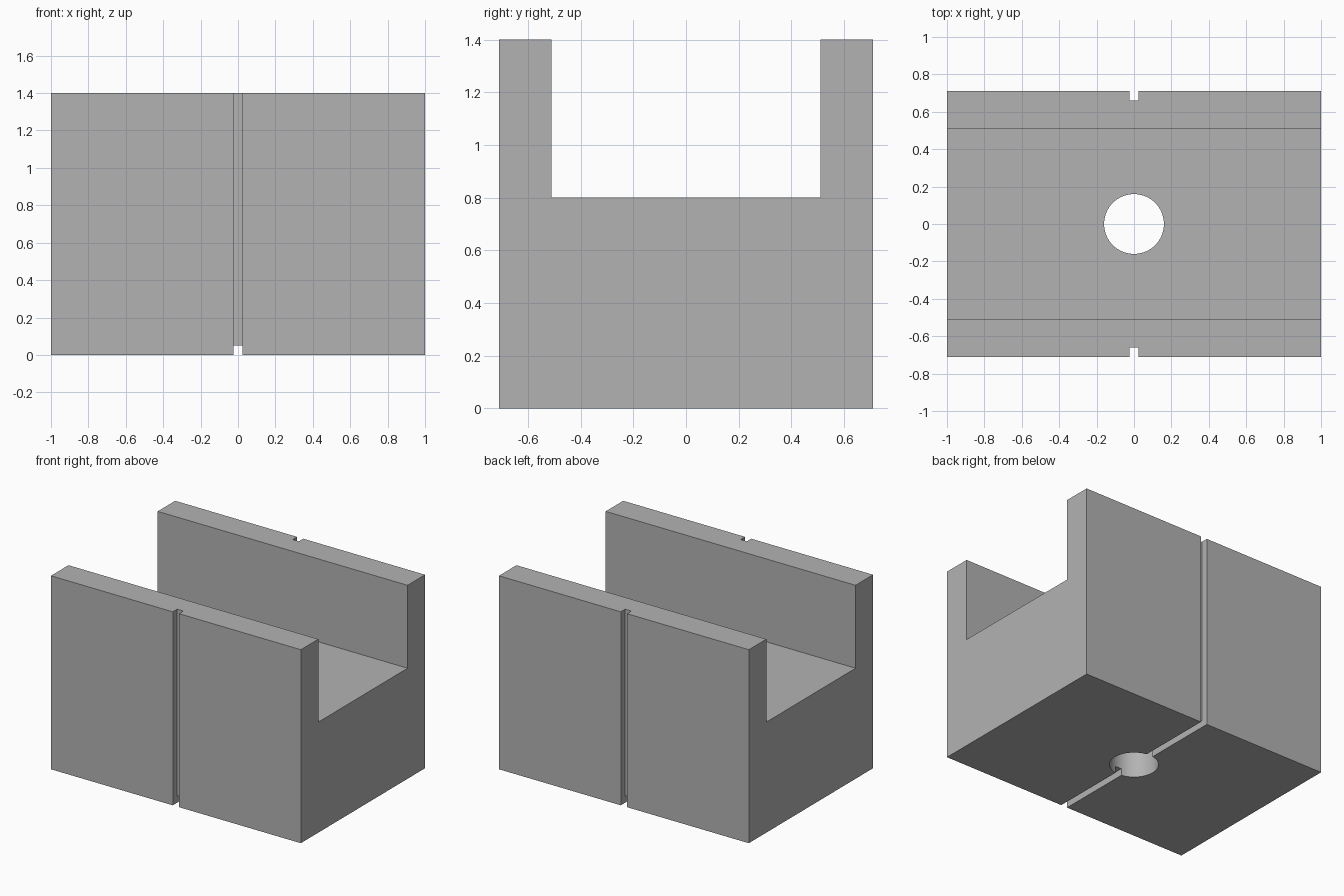
import bpy
import bmesh
from mathutils import Matrix

default = bpy.data.objects.get("Cube")
if default:
    bpy.data.objects.remove(default, do_unlink=True)

LENGTH, HALF_DEPTH, HEIGHT = 2.0, 0.71, 1.40
CHANNEL_HALF, CHANNEL_FLOOR = 0.51, 0.80
GROOVE = 0.05
HOLE_RADIUS = 0.16

grey = bpy.data.materials.new("plain grey")
grey.use_nodes = True
grey.diffuse_color = (0.45, 0.45, 0.45, 1)
grey.node_tree.nodes["Principled BSDF"].inputs["Base Color"].default_value = grey.diffuse_color


def finish(name, bm):
    bmesh.ops.recalc_face_normals(bm, faces=bm.faces)
    mesh = bpy.data.meshes.new(name)
    bm.to_mesh(mesh)
    bm.free()
    mesh.materials.append(grey)
    obj = bpy.data.objects.new(name, mesh)
    bpy.context.collection.objects.link(obj)
    return obj


def box_cutter(name, size, centre):
    bm = bmesh.new()
    matrix = Matrix.Translation(centre) @ Matrix.Diagonal((*size, 1))
    bmesh.ops.create_cube(bm, size=1, matrix=matrix)
    return finish(name, bm)


# U-shaped block: side profile extruded along its length
half = [(HALF_DEPTH, 0), (HALF_DEPTH, HEIGHT),
        (CHANNEL_HALF, HEIGHT), (CHANNEL_HALF, CHANNEL_FLOOR)]
profile = half + [(-y, z) for y, z in reversed(half)]
bm = bmesh.new()
face = bm.faces.new([bm.verts.new((-LENGTH / 2, y, z)) for y, z in profile])
extruded = bmesh.ops.extrude_face_region(bm, geom=[face])["geom"]
bmesh.ops.translate(bm, vec=(LENGTH, 0, 0),
                    verts=[v for v in extruded if isinstance(v, bmesh.types.BMVert)])
block = finish("channel_block", bm)

# Grooves down both walls and across the underside
cutters = [box_cutter("underside_groove_cutter", (GROOVE, 2, 2 * GROOVE), (0, 0, 0))]
for side, name in ((-1, "front"), (1, "back")):
    cutters.append(box_cutter(name + "_groove_cutter", (GROOVE, 2 * GROOVE, 2 * HEIGHT),
                              (0, side * HALF_DEPTH, HEIGHT / 2)))

# Round hole through the floor
bm = bmesh.new()
bmesh.ops.create_cone(bm, cap_ends=True, segments=64, radius1=HOLE_RADIUS,
                      radius2=HOLE_RADIUS, depth=3)
cutters.append(finish("floor_hole_cutter", bm))

for cutter in cutters:
    cut = block.modifiers.new(cutter.name, "BOOLEAN")
    cut.operation = "DIFFERENCE"
    cut.solver = "EXACT"
    cut.object = cutter

# Apply the cuts, then remove the cutters
bpy.context.view_layer.update()
depsgraph = bpy.context.evaluated_depsgraph_get()
result = bpy.data.meshes.new_from_object(block.evaluated_get(depsgraph))
block.modifiers.clear()
block.data = result
result.name = "channel_block"
for cutter in cutters:
    bpy.data.objects.remove(cutter, do_unlink=True)

# Smooth hole wall, crisp edges elsewhere
bpy.ops.object.select_all(action="DESELECT")
block.select_set(True)
bpy.context.view_layer.objects.active = block
bpy.ops.object.shade_smooth_by_angle()
